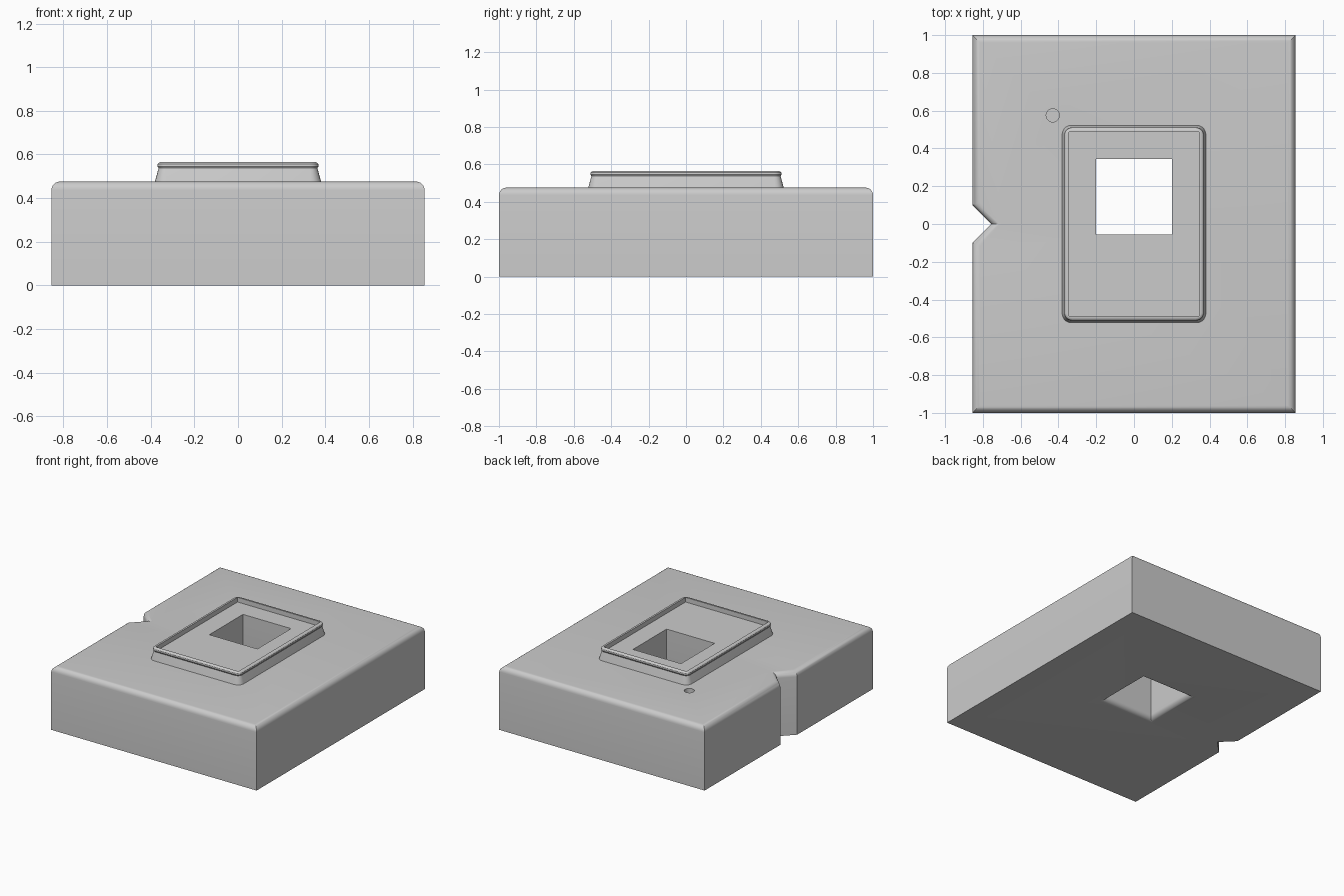
import bpy, bmesh, math

if "Cube" in bpy.data.objects:
    bpy.data.objects.remove(bpy.data.objects["Cube"], do_unlink=True)

grey = bpy.data.materials.new("plain_grey")
grey.use_nodes = True
GREY = (0.6, 0.6, 0.6, 1)
grey.diffuse_color = GREY
grey.node_tree.nodes["Principled BSDF"].inputs["Base Color"].default_value = GREY

W, L, H = 0.855, 1.0, 0.476      # body half width, half length, height
ROUND = 0.04                     # fillet radius
HOLE, HOLE_Y = 0.2, 0.145        # window half size and centre


def finish(bm, name):
    bmesh.ops.recalc_face_normals(bm, faces=bm.faces)
    mesh = bpy.data.meshes.new(name)
    bm.to_mesh(mesh)
    bm.free()
    mesh.materials.append(grey)
    obj = bpy.data.objects.new(name, mesh)
    bpy.context.collection.objects.link(obj)
    return obj


def rounded_rect(hx, hy, r, segs):
    points = []
    for i, (sx, sy) in enumerate([(1, 1), (-1, 1), (-1, -1), (1, -1)]):
        for k in range(segs + 1):
            a = math.pi / 2 * (i + (k / segs if segs else 0.5))
            points.append((sx * (hx - r) + r * math.cos(a),
                           sy * (hy - r) + r * math.sin(a)))
    return points


def loft(name, rings, segs=0, y=0.0):
    """Closed solid through rounded rectangles (half x, half y, radius, z)."""
    bm = bmesh.new()
    loops = [[bm.verts.new((px, py + y, z)) for px, py in rounded_rect(hx, hy, r, segs)]
             for hx, hy, r, z in rings]
    for a, b in zip(loops, loops[1:]):
        for i in range(len(a)):
            j = (i + 1) % len(a)
            bm.faces.new((a[i], a[j], b[j], b[i]))
    bm.faces.new(loops[0][::-1])
    bm.faces.new(loops[-1])
    return finish(bm, name)


def cut(target, cutter):
    mod = target.modifiers.new("cut", 'BOOLEAN')
    mod.operation, mod.solver, mod.object = 'DIFFERENCE', 'EXACT', cutter
    bpy.context.view_layer.objects.active = target
    bpy.ops.object.modifier_apply(modifier=mod.name)


# Body: block with a V notch in one side and a rounded upper rim
bm = bmesh.new()
outline = [(-W, -L), (W, -L), (W, L), (-W, L), (-W, 0.1), (-W + 0.1, 0), (-W, -0.1)]
base = bm.faces.new([bm.verts.new((x, y, 0)) for x, y in outline])
grown = bmesh.ops.extrude_face_region(bm, geom=[base], use_keep_orig=True)["geom"]
bmesh.ops.translate(bm, verts=[v for v in grown if isinstance(v, bmesh.types.BMVert)],
                    vec=(0, 0, H))
rim = [e for e in bm.edges if all(v.co.z > H - 0.01 for v in e.verts)]
bmesh.ops.bevel(bm, geom=rim, offset=ROUND, segments=6, profile=0.5, affect='EDGES')
body = finish(bm, "body")

# Collar: tapered wall, small rounded lip, shallow tray inside
collar = loft("collar", [
    (0.382, 0.524, 0.05, H - 0.006),
    (0.379, 0.521, 0.047, H + 0.006),
    (0.364, 0.506, 0.035, 0.537),
    (0.369, 0.511, 0.04, 0.546),
    (0.368, 0.51, 0.04, 0.556),
    (0.363, 0.505, 0.035, 0.562),
    (0.355, 0.497, 0.027, 0.565),
    (0.345, 0.487, 0.004, 0.565),
    (0.345, 0.487, 0.004, 0.53),
], segs=5)

# Square window through collar and body, flared at the underside
steps = [math.pi / 2 * k / 6 for k in range(6, -1, -1)]
flare = [(HOLE + ROUND * (1 - math.cos(t)), ROUND * (1 - math.sin(t))) for t in steps]
profile = [(HOLE + ROUND, -0.02)] + flare + [(HOLE, 0.7)]
window = loft("window_cutter", [(s, s, 0, z) for s, z in profile], y=HOLE_Y)

# Small blind hole in the upper face
bm = bmesh.new()
bmesh.ops.create_cone(bm, cap_ends=True, segments=32, radius1=0.035, radius2=0.035, depth=0.1)
bmesh.ops.translate(bm, verts=bm.verts, vec=(-0.43, 0.575, H))
dimple = finish(bm, "dimple_cutter")

cut(body, window)
cut(body, dimple)
cut(collar, window)
for cutter in (window, dimple):
    bpy.data.objects.remove(cutter, do_unlink=True)

# Smooth fillets, sharp edges
for obj in (body, collar):
    bpy.ops.object.select_all(action='DESELECT')
    obj.select_set(True)
    bpy.context.view_layer.objects.active = obj
    bpy.ops.object.shade_smooth_by_angle(angle=math.radians(30))
